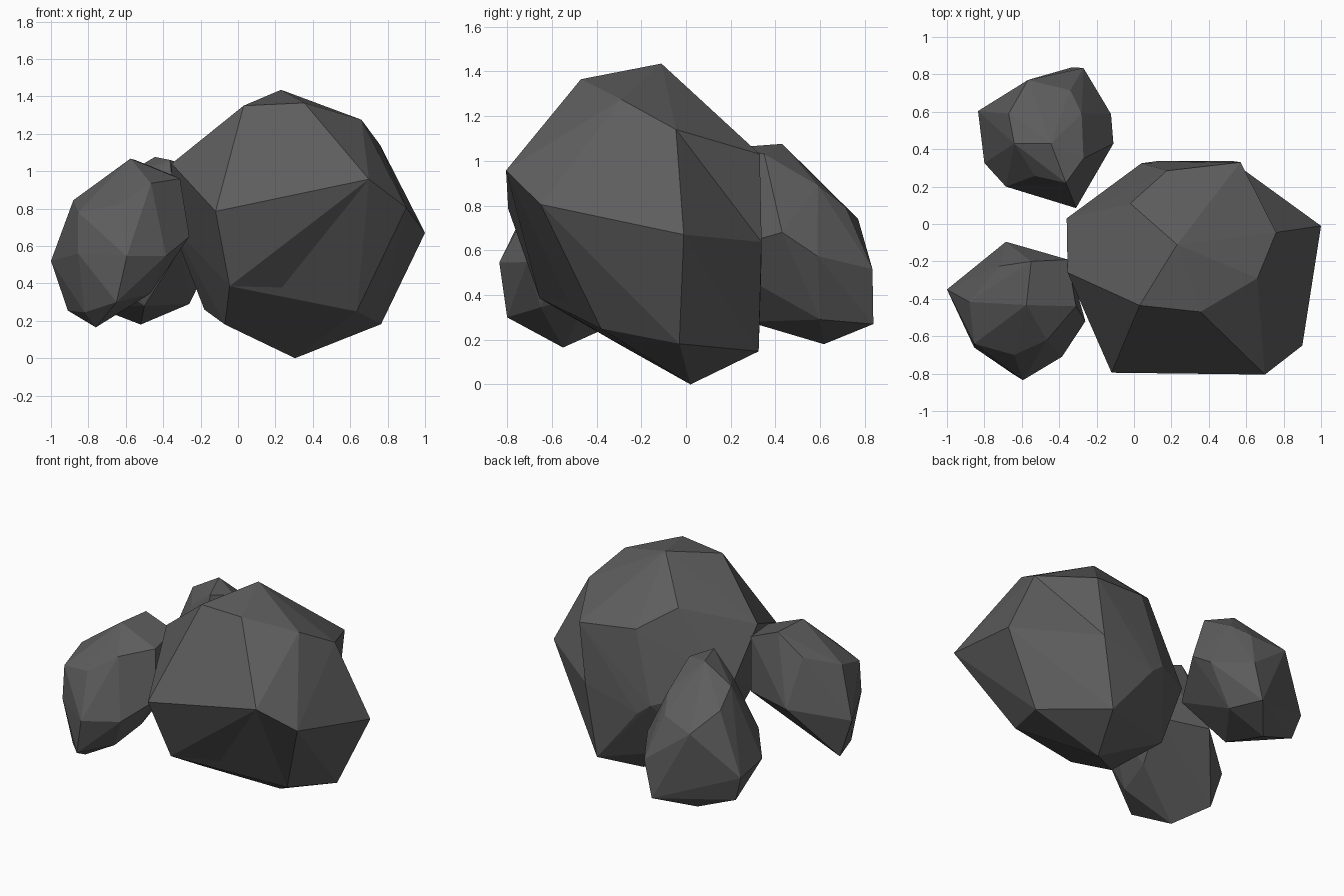
import bpy, bmesh, math
from mathutils import Vector

if "Cube" in bpy.data.objects:
    bpy.data.objects.remove(bpy.data.objects["Cube"])

stone = bpy.data.materials.new("dark grey stone")
stone.diffuse_color = (0.11, 0.11, 0.11, 1)
stone.use_nodes = True
stone.node_tree.nodes["Principled BSDF"].inputs["Base Color"].default_value = stone.diffuse_color


def nearest(bm, co):
    return min(bm.verts, key=lambda v: (v.co - Vector(co)).length)


def flip(bm, a, b):
    """Turn the edge between two corners, making a shallow chipped notch."""
    e = next((e for e in nearest(bm, a).link_edges
              if e.other_vert(nearest(bm, a)) == nearest(bm, b)), None)
    if e and len(e.link_faces) == 2:
        bmesh.utils.edge_rotate(e, True)


def dent(bm, a, b, co):
    """Push a new corner into the upper face beside edge a-b."""
    va, vb = nearest(bm, a), nearest(bm, b)
    fs = [f for f in va.link_faces if vb in f.verts]
    if fs:
        f = max(fs, key=lambda f: f.calc_center_median().z)
        bmesh.ops.poke(bm, faces=[f])['verts'][0].co = co


def rock(name, corners, chip=None):
    """Faceted boulder: the convex hull of its main corners, then chipped."""
    bm = bmesh.new()
    for c in corners:
        bm.verts.new(c)
    bmesh.ops.convex_hull(bm, input=bm.verts[:])
    loose = [v for v in bm.verts if not v.link_faces]
    bmesh.ops.delete(bm, geom=loose, context='VERTS')
    if chip:
        chip(bm)
    # merge nearly flat triangles into larger facets
    bmesh.ops.dissolve_limit(bm, angle_limit=math.radians(2),
                             verts=bm.verts[:], edges=bm.edges[:])
    bmesh.ops.recalc_face_normals(bm, faces=bm.faces[:])
    me = bpy.data.meshes.new(name)
    bm.to_mesh(me)
    bm.free()
    me.materials.append(stone)
    ob = bpy.data.objects.new(name, me)
    bpy.context.collection.objects.link(ob)
    return ob


def chip_large(bm):
    east, shoulder = (1, -.01, .67), (.57, .33, 1.03)
    low_left, low_right = (-.045, -.655, .385), (.635, -.38, .25)
    flip(bm, east, shoulder)
    dent(bm, low_left, low_right, (.235, -.53, .378))
    flip(bm, low_left, (.9, -.65, .805))


# Large boulder
rock("large_boulder", [
    (.23, -.11, 1.435), (.03, -.435, 1.35), (.355, -.47, 1.365),      # crown
    (.66, -.29, 1.275), (.76, -.045, 1.14), (-.02, .11, 1.2),
    (.176, .285, 1.07), (.57, .33, 1.03), (-.355, -.26, 1.04),        # shoulder
    (1, -.01, .67), (.9, -.65, .805), (.7, -.805, .957),              # waist
    (-.12, -.795, .785), (-.36, .03, .72), (.04, .325, .6),
    (.13, .337, .53), (.52, .338, .637),
    (-.045, -.655, .385), (.635, -.38, .25),                          # underside
    (.765, -.03, .182), (.44, .325, .148), (-.18, .05, .26),
    (-.07, -.3, .18), (.305, .02, 0)], chip_large)

# Small boulder at the front left
rock("front_boulder", [
    (-.575, -.433, 1.067), (-.31, -.44, .96), (-.55, -.2, 1.06),      # top
    (-.72, -.225, .92), (-.88, -.417, .845), (-.353, -.19, .98),
    (-.64, -.7, .82), (-.465, -.62, .935), (-.855, -.64, .78),        # brow
    (-1, -.35, .52), (-.855, -.66, .56), (-.594, -.835, .545),        # waist
    (-.385, -.71, .547), (-.26, -.52, .65), (-.353, -.19, .61),
    (-.685, -.095, .61),
    (-.65, -.8, .3), (-.47, -.65, .345), (-.82, -.6, .245),           # underside
    (-.91, -.35, .255), (-.76, -.55, .165), (-.43, -.42, .41)])

# Small boulder at the back left
rock("back_boulder", [
    (-.444, .43, 1.076), (-.364, .22, 1.06), (-.27, .35, 1.03),       # top
    (-.64, .43, .96), (-.53, .257, .93), (-.67, .59, .86),
    (-.28, .59, .89), (-.34, .715, .79), (-.567, .77, .74),
    (-.11, .43, .68), (-.123, .588, .574), (-.27, .834, .516),        # waist
    (-.834, .604, .45), (-.8, .326, .47), (-.685, .2, .6),
    (-.31, .085, .58),
    (-.33, .838, .27), (-.52, .617, .18), (-.78, .58, .28),           # underside
    (-.5, .28, .28), (-.26, .6, .29)])
